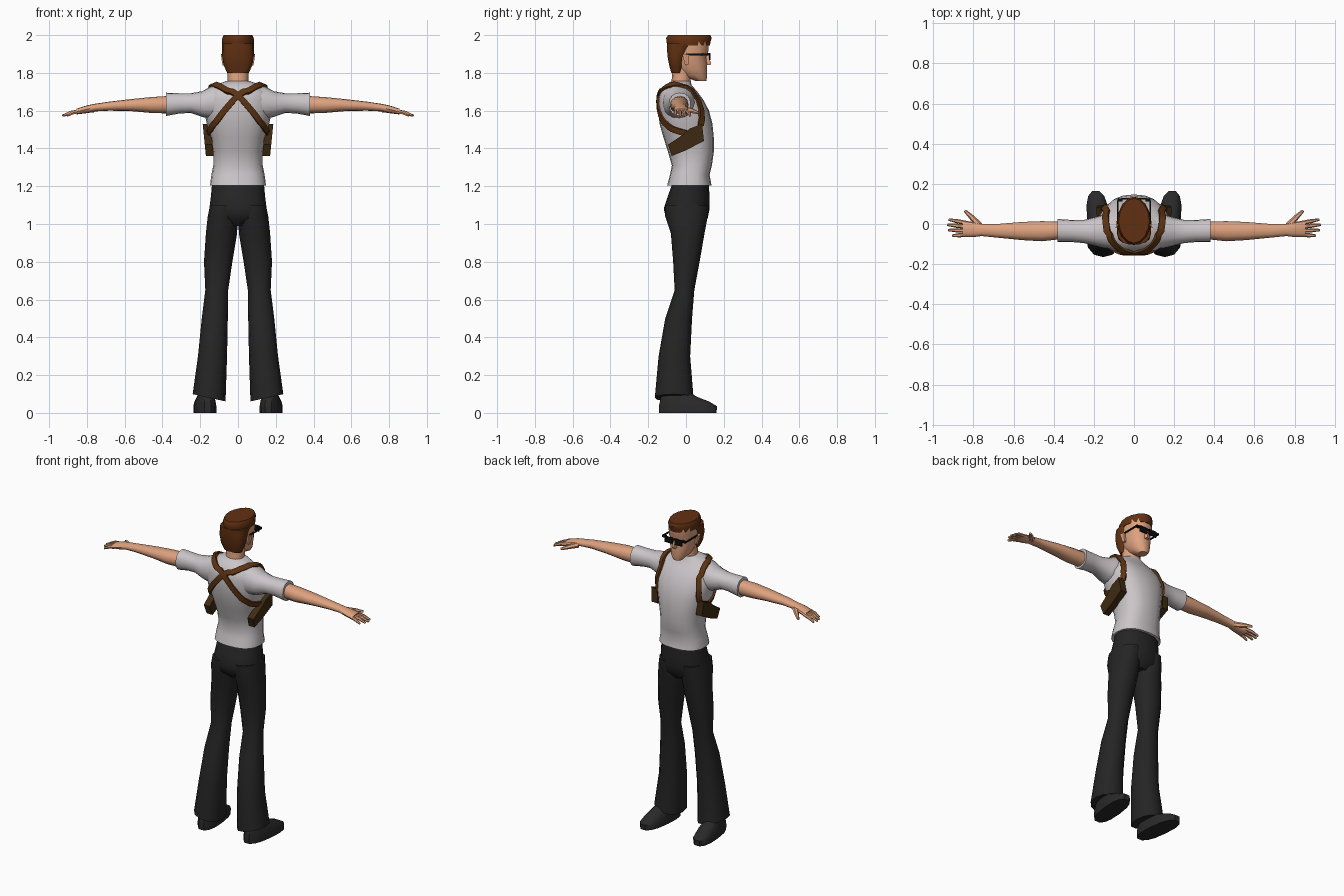
import bpy, bmesh, math
from mathutils import Vector
from mathutils.bvhtree import BVHTree

if "Cube" in bpy.data.objects:
    bpy.data.objects.remove(bpy.data.objects["Cube"])


def mat(name, r, g, b):
    m = bpy.data.materials.new(name)
    m.diffuse_color = (r, g, b, 1)
    m.use_nodes = True
    m.node_tree.nodes["Principled BSDF"].inputs["Base Color"].default_value = m.diffuse_color
    return m


SKIN = mat("skin", 0.73, 0.36, 0.21)
SHIRT = mat("pale_grey_cloth", 0.60, 0.56, 0.58)
PANTS = mat("charcoal_cloth", 0.018, 0.018, 0.018)
SHOE = mat("shoe_leather", 0.022, 0.022, 0.023)
HAIR = mat("brown_hair", 0.12, 0.030, 0.006)
STRAP = mat("brown_leather", 0.105, 0.033, 0.006)
POUCH = mat("dark_leather", 0.050, 0.024, 0.006)
BLACK = mat("black_plastic", 0.004, 0.004, 0.004)


def finish(name, bm, m, mirror=False, angle=40):
    bmesh.ops.recalc_face_normals(bm, faces=bm.faces)
    me = bpy.data.meshes.new(name)
    bm.to_mesh(me)
    bm.free()
    me.materials.append(m)
    for p in me.polygons:
        p.use_smooth = True
    me.set_sharp_from_angle(angle=math.radians(angle))
    ob = bpy.data.objects.new(name, me)
    bpy.context.collection.objects.link(ob)
    if mirror:
        mod = ob.modifiers.new("mirror", 'MIRROR')
        mod.use_mirror_merge = False
    return ob


def skin_rings(bm, rings):
    """Bridge closed rings of points and cap both ends."""
    vs = [[bm.verts.new(p) for p in r] for r in rings]
    n = len(vs[0])
    for a, b in zip(vs, vs[1:]):
        for i in range(n):
            j = (i + 1) % n
            bm.faces.new((a[i], a[j], b[j], b[i]))
    bm.faces.new(vs[0])
    bm.faces.new(vs[-1])


def loft(name, rings, m, axis='z', n=16, e=0.9, mirror=False, angle=40, shear=0):
    """Rings are (position, a0, a1, b0, b1): extents across the loft axis."""
    out = []
    for k, (pos, a0, a1, b0, b1) in enumerate(rings):
        pts = []
        for i in range(n):
            t = 2 * math.pi * i / n
            c, s = math.cos(t), math.sin(t)
            a = (a0 + a1) / 2 + (a1 - a0) / 2 * math.copysign(abs(c) ** e, c)
            b = (b0 + b1) / 2 + (b1 - b0) / 2 * math.copysign(abs(s) ** e, s)
            w = pos
            if k == len(rings) - 1:
                w += shear * (a - (a0 + a1) / 2)
            pts.append(Vector((a, b, w) if axis == 'z' else (w, a, b)))
        out.append(pts)
    bm = bmesh.new()
    skin_rings(bm, out)
    return finish(name, bm, m, mirror, angle)


def sym(rows):
    return [(z, -w, w, y0, y1) for z, w, y0, y1 in rows]


def taper(bm, pts, radii, n=6):
    """Tapered tube through points."""
    pts = [Vector(p) for p in pts]
    d = (pts[-1] - pts[0]).normalized()
    u = d.cross(Vector((0, 0, 1))).normalized()
    v = u.cross(d)
    skin_rings(bm, [[p + r * (u * math.cos(2 * math.pi * i / n) + v * math.sin(2 * math.pi * i / n))
                     for i in range(n)] for p, r in zip(pts, radii)])


def prism(bm, poly, lo, hi):
    """Side-view (y, z) outline between two x functions of z."""
    skin_rings(bm, [[Vector((f(z), y, z)) for y, z in poly] for f in (lo, hi)])


# Shirt: body and sleeves
torso = loft("shirt_body", sym([
    (1.205, .148, -.10, .135), (1.26, .141, -.085, .125), (1.31, .131, -.075, .137),
    (1.38, .131, -.095, .147), (1.46, .147, -.12, .147), (1.53, .165, -.14, .14),
    (1.60, .180, -.147, .122), (1.66, .178, -.147, .09), (1.70, .160, -.138, .06),
    (1.735, .122, -.108, .03), (1.757, .062, -.078, .025)]), SHIRT, n=20, e=.82)
sleeve = loft("shirt_sleeve", [
    (.09, -.125, .055, 1.56, 1.742), (.14, -.122, .05, 1.555, 1.730), (.19, -.11, .035, 1.567, 1.703),
    (.25, -.095, .02, 1.588, 1.692), (.31, -.09, .02, 1.585, 1.692), (.38, -.09, .025, 1.572, 1.695)],
    SHIRT, 'x', mirror=True)

# Arms, palms and fingers
loft("arm", [
    (.36, -.075, .012, 1.585, 1.678), (.46, -.086, .014, 1.588, 1.672), (.56, -.08, .01, 1.597, 1.662),
    (.68, -.068, .0, 1.600, 1.648), (.76, -.06, .0, 1.596, 1.636), (.80, -.065, .01, 1.587, 1.628),
    (.855, -.066, .018, 1.580, 1.610)], SKIN, 'x', n=12, mirror=True)
bm = bmesh.new()
for y0, y1, x1 in ((.006, .022, .922), (-.013, -.004, .93), (-.033, -.030, .925), (-.054, -.058, .905)):
    taper(bm, [(.84, y0, 1.597), ((.84 + x1) / 2, (y0 + y1) / 2, 1.590), (x1, y1, 1.573)], (.011, .0105, .006))
taper(bm, [(.77, -.008, 1.607), (.81, .035, 1.598), (.842, .066, 1.588)], (.018, .013, .007))
finish("fingers", bm, SKIN, True)

# Trousers: hips and flared legs
loft("trouser_hips", sym([
    (1.208, .138, -.075, .12), (1.15, .143, -.095, .125), (1.08, .152, -.118, .125),
    (1.03, .155, -.105, .115), (.99, .08, -.06, .08)]), PANTS, n=16)
loft("trouser_leg", [
    (1.10, .0, .148, -.112, .123), (1.04, .0, .160, -.11, .115), (.95, .005, .170, -.08, .098),
    (.80, .03, .180, -.068, .072), (.65, .052, .173, -.06, .044), (.50, .054, .192, -.11, .032),
    (.30, .058, .212, -.145, .022), (.08, .066, .240, -.165, .04)],
    PANTS, n=12, mirror=True, shear=.22)

# Shoes, toes turned slightly outward
shoe = loft("shoe", [
    (0, .117, .232, -.145, .165), (.035, .117, .232, -.147, .167), (.06, .122, .228, -.14, .125),
    (.085, .13, .22, -.135, .06), (.12, .14, .21, -.12, .0)], SHOE, n=14, e=.78, mirror=True)
for v in shoe.data.vertices:
    v.co.x += .1 * v.co.y

# Neck, head, ears and nose
loft("neck", sym([(1.72, .058, -.08, .03), (1.76, .055, -.076, .024), (1.83, .055, -.07, .03)]), SKIN, n=12)
loft("head", sym([
    (1.757, .028, .05, .108), (1.785, .052, -.02, .114), (1.82, .064, -.055, .112),
    (1.85, .072, -.07, .113), (1.885, .077, -.08, .108), (1.91, .079, -.085, .12),
    (1.965, .080, -.085, .122)]), SKIN, n=14)
bm = bmesh.new()
prism(bm, [(-.02, 1.90), (.015, 1.895), (.012, 1.845), (-.005, 1.84)],
      lambda z: .068, lambda z: .082 + (z - 1.84) * .15)
finish("ear", bm, SKIN, True, 30)
loft("nose", sym([(1.842, .015, .095, .132), (1.85, .014, .095, .136), (1.895, .006, .095, .118)]), SKIN, n=6)

# Hair: flat top and the back of the head
loft("hair_top", sym([
    (1.945, .084, -.10, .126), (1.965, .085, -.103, .130), (1.985, .083, -.105, .136),
    (2.0, .076, -.095, .128)]), HAIR, n=16, e=1.05)
loft("hair_back", sym([
    (1.80, .057, -.078, -.02), (1.84, .076, -.090, -.012), (1.89, .084, -.099, .0),
    (1.93, .085, -.102, .03), (1.955, .085, -.103, .06)]), HAIR, n=14, e=.75)

# Sunglasses: lenses, bridge and temples
bm = bmesh.new()
for x0, x1, y0, y1, z0, z1 in ((.008, .062, .122, .130, 1.868, 1.905), (0, .01, .122, .130, 1.893, 1.902),
                               (.058, .083, .112, .126, 1.892, 1.904), (.078, .084, -.0, .116, 1.893, 1.902)):
    prism(bm, [(y0, z0), (y1, z0), (y1, z1), (y0, z1)], lambda z: x0, lambda z: x1)
finish("sunglasses", bm, BLACK, True, 20)

# Harness straps, draped on the shirt surface
verts, faces = [], []
for ob in (torso, sleeve):
    base = len(verts)
    verts += [v.co.copy() for v in ob.data.vertices]
    faces += [[i + base for i in p.vertices] for p in ob.data.polygons]
tree = BVHTree.FromPolygons(verts, faces)
path = [Vector(p) for p in (
    (-.16, .02, 1.475), (-.155, -.08, 1.50), (-.12, -.14, 1.545), (0, -.165, 1.685), (.07, -.145, 1.725),
    (.125, -.09, 1.75), (.14, -.02, 1.75), (.145, .045, 1.72), (.15, .085, 1.67), (.16, .10, 1.60),
    (.165, .085, 1.52))]
samples = [a.lerp(b, k / 4) for a, b in zip(path, path[1:]) for k in range(4)] + [path[-1]]
hits = [tree.find_nearest(p)[:2] for p in samples]
bm = bmesh.new()
rows = []
for i, (p, nrm) in enumerate(hits):
    t = samples[min(i + 1, len(hits) - 1)] - samples[max(i - 1, 0)]
    near = hits[max(i - 1, 0):i + 2]
    nrm = sum((h[1] for h in near), Vector()).normalized()
    side = nrm.cross(t).normalized() * .016
    p = p + nrm * .007
    rows.append([p + side + nrm * .004, p + side * .0 + nrm * .006, p - side + nrm * .004,
                 p - side - nrm * .012, p + side - nrm * .012])
skin_rings(bm, rows)
finish("harness_strap", bm, STRAP, True, 50)

# Holsters under the arms
bm = bmesh.new()
prism(bm, [(-.095, 1.42), (-.075, 1.36), (.0, 1.39), (.095, 1.44), (.085, 1.53), (.02, 1.505), (-.02, 1.47)],
      lambda z: .128 + (z - 1.36) * .1, lambda z: .170 + (z - 1.36) * .1)
finish("holster", bm, POUCH, True, 30)
